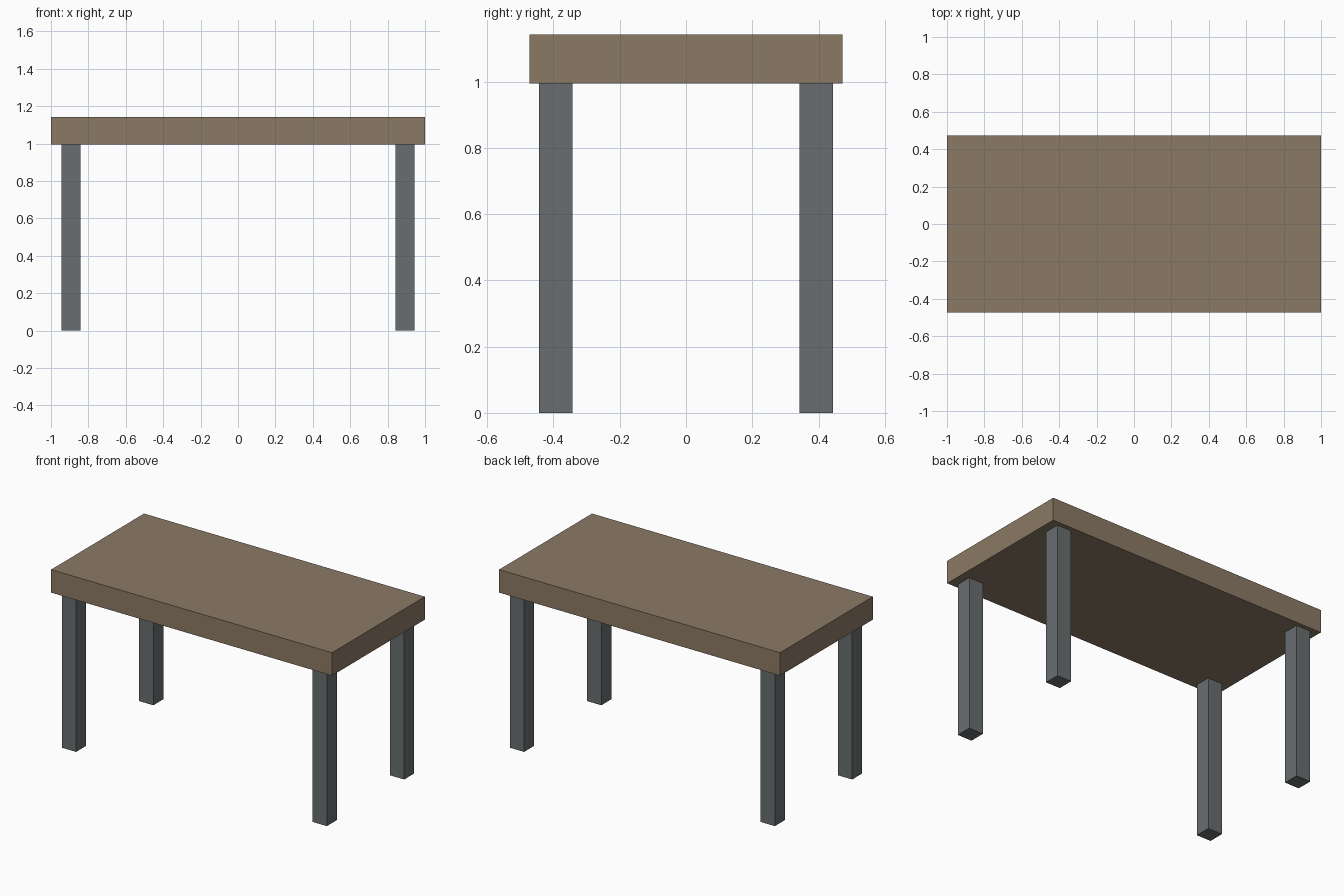
import bpy

if "Cube" in bpy.data.objects:
    bpy.data.objects.remove(bpy.data.objects["Cube"])


def material(name, color):
    mat = bpy.data.materials.new(name)
    mat.diffuse_color = (*color, 1)
    mat.use_nodes = True
    mat.node_tree.nodes["Principled BSDF"].inputs["Base Color"].default_value = mat.diffuse_color
    return mat


def box(name, center, size, mat):
    bpy.ops.mesh.primitive_cube_add(size=1, location=center)
    obj = bpy.context.object
    obj.name = name
    obj.scale = size
    bpy.ops.object.transform_apply(location=False, rotation=False, scale=True)
    obj.data.materials.append(mat)
    return obj


wood = material("wood", (0.26, 0.195, 0.13))
metal = material("metal", (0.14, 0.155, 0.16))

LEG_HEIGHT, TOP_HEIGHT = 0.994, 1.142
LEG_WIDTH = 0.102
LEG_X, LEG_Y = 0.893, 0.393

# Tabletop slab resting on the legs
thickness = TOP_HEIGHT - LEG_HEIGHT
box("tabletop", (0, 0, LEG_HEIGHT + thickness / 2), (2, 0.944, thickness), wood)

# Four square legs near the corners
for side, sx in (("left", -1), ("right", 1)):
    for end, sy in (("front", -1), ("back", 1)):
        box(f"{end}_{side}_leg", (sx * LEG_X, sy * LEG_Y, LEG_HEIGHT / 2),
            (LEG_WIDTH, LEG_WIDTH, LEG_HEIGHT), metal)
